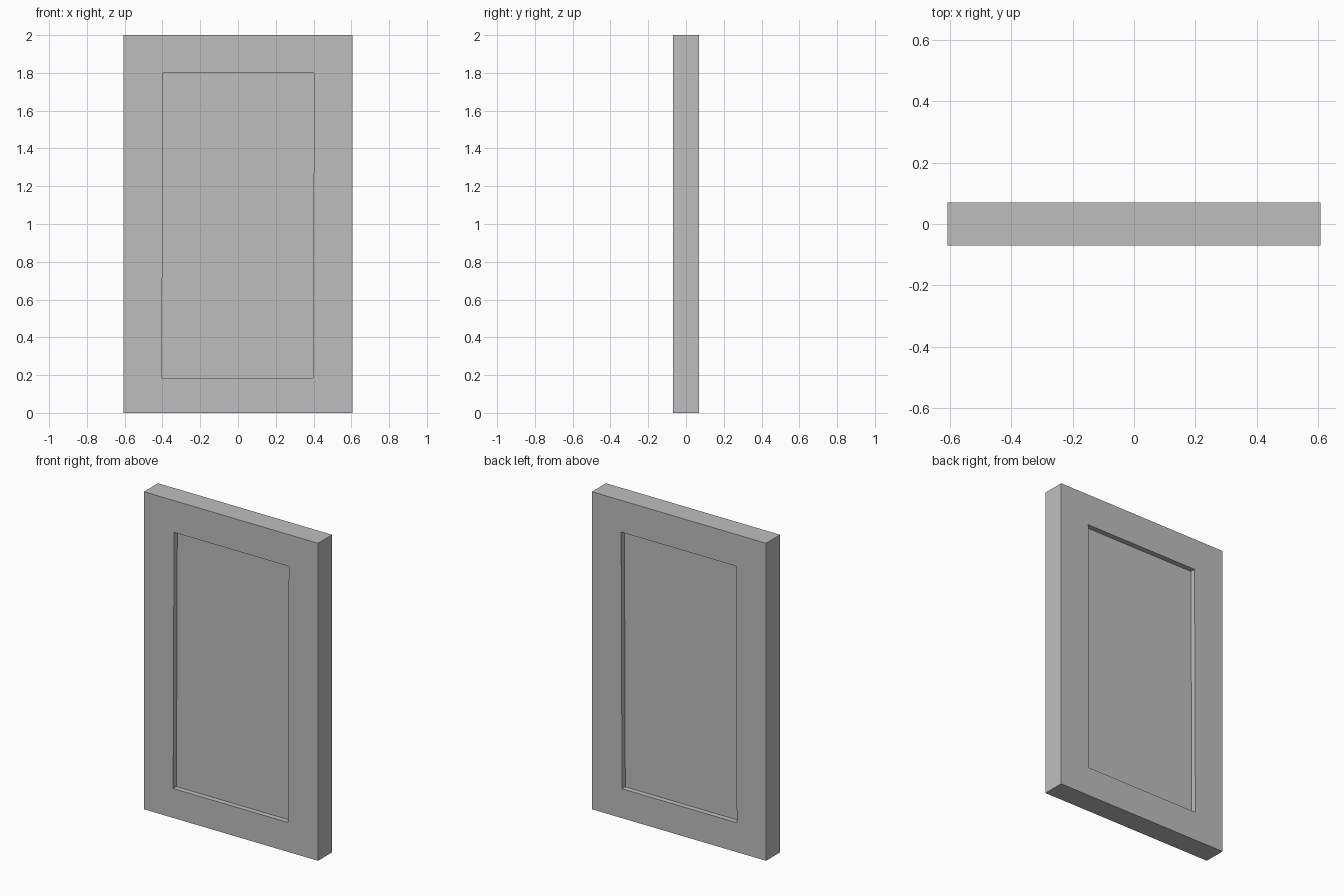
import bpy
import bmesh

cube = bpy.data.objects.get("Cube")
if cube:
    bpy.data.objects.remove(cube, do_unlink=True)

grey = bpy.data.materials.new("light grey")
grey.use_nodes = True
colour = (0.52, 0.52, 0.52, 1)
grey.diffuse_color = colour
grey.node_tree.nodes["Principled BSDF"].inputs["Base Color"].default_value = colour

HALF_DEPTH = 0.07
RECESS = 0.033
OUTER = [(-0.607, 0), (0.607, 0), (0.607, 2), (-0.607, 2)]
# The opening leans very slightly to one side
OPENING = [(-0.403, 0.185), (0.397, 0.185), (0.403, 1.8), (-0.397, 1.8)]


def finish(name, bm):
    bmesh.ops.recalc_face_normals(bm, faces=bm.faces)
    mesh = bpy.data.meshes.new(name)
    bm.to_mesh(mesh)
    bm.free()
    mesh.materials.append(grey)
    obj = bpy.data.objects.new(name, mesh)
    bpy.context.collection.objects.link(obj)
    return obj


def loop(bm, corners, y):
    return [bm.verts.new((x, y, z)) for x, z in corners]


# Frame: four mitred sides joined into one closed ring
bm = bmesh.new()
rings = [loop(bm, OUTER, -HALF_DEPTH), loop(bm, OPENING, -HALF_DEPTH),
         loop(bm, OPENING, HALF_DEPTH), loop(bm, OUTER, HALF_DEPTH)]
for a, b in zip(rings, rings[1:] + rings[:1]):
    for i in range(4):
        j = (i + 1) % 4
        bm.faces.new((a[i], a[j], b[j], b[i]))
finish("frame", bm)

# Panel: thin board filling the opening, recessed on both sides
bm = bmesh.new()
front = loop(bm, OPENING, RECESS - HALF_DEPTH)
back = loop(bm, OPENING, HALF_DEPTH - RECESS)
bm.faces.new(front)
bm.faces.new(back)
for i in range(4):
    j = (i + 1) % 4
    bm.faces.new((front[i], front[j], back[j], back[i]))
finish("recessed_panel", bm)
